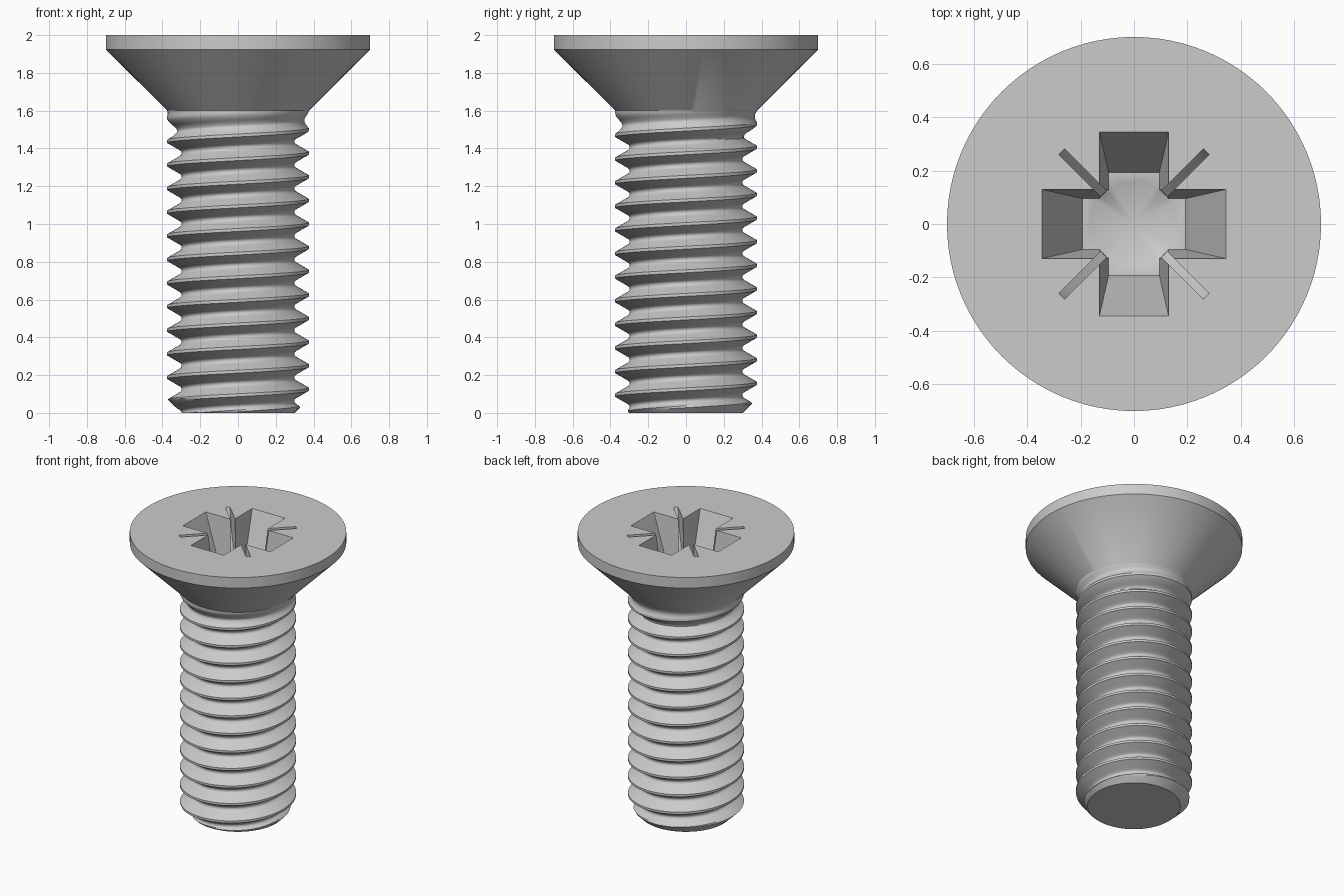
import bpy, bmesh
from math import sin, cos, pi, sqrt, floor

if "Cube" in bpy.data.objects:
    bpy.data.objects.remove(bpy.data.objects["Cube"])

PITCH, MAJOR, NECK_Z = 0.125, 0.375, 1.6
COLS, TURNS = 96, 13


def make_object(name, bm):
    bmesh.ops.recalc_face_normals(bm, faces=bm.faces)
    mesh = bpy.data.meshes.new(name)
    bm.to_mesh(mesh)
    bm.free()
    obj = bpy.data.objects.new(name, mesh)
    bpy.context.collection.objects.link(obj)
    return obj


def hull(name, points):
    bm = bmesh.new()
    for p in points:
        bm.verts.new(p)
    res = bmesh.ops.convex_hull(bm, input=bm.verts)
    junk = {v for v in res["geom_interior"] if isinstance(v, bmesh.types.BMVert)}
    bmesh.ops.delete(bm, geom=list(junk), context='VERTS')
    return make_object(name, bm)


def boolean(target, tool, operation):
    mod = target.modifiers.new("cut", 'BOOLEAN')
    mod.object, mod.operation, mod.solver = tool, operation, 'EXACT'
    bpy.ops.object.select_all(action='DESELECT')
    bpy.context.view_layer.objects.active = target
    target.select_set(True)
    bpy.ops.object.modifier_apply(modifier=mod.name)
    bpy.data.objects.remove(tool)


# Thread radius: flat crest, 60 degree flanks, rounded root, fading under the head
def thread_radius(angle, z):
    u = z / PITCH - angle / (2 * pi)
    u = abs(u - floor(u + 0.5))
    flank = PITCH * sqrt(3)
    if u <= 0.0625:
        depth = 0
    elif u <= 0.375:
        depth = (u - 0.0625) * flank
    else:
        root = 0.1443 * PITCH
        depth = 0.3125 * flank + sqrt(root**2 - ((0.5 - u) * PITCH)**2) - root / 2
    fade = min(1, (NECK_Z - z) / 0.15)
    return min(MAJOR - depth * fade, 0.3 + z)


half = [0.0625, 0.14, 0.22, 0.3, 0.375, 0.417, 0.458]
phases = [-0.5] + [-u for u in reversed(half)] + [0] + half

# Body: helical columns of the shank continued into the countersunk head
bm = bmesh.new()
columns = []
for i in range(COLS + 1):
    a = 2 * pi * i / COLS
    profile = []
    for turn in range(-1, TURNS + 1):
        for u in phases:
            z = min(NECK_Z, max(0, (turn + u + a / (2 * pi)) * PITCH))
            profile.append((thread_radius(a, z), z))
    profile += [(MAJOR, NECK_Z), (0.7, 1.925), (0.7, 2.0)]
    columns.append([bm.verts.new((r * cos(a), r * sin(a), z)) for r, z in profile])
for c0, c1 in zip(columns, columns[1:]):
    for j in range(len(c0) - 1):
        bm.faces.new((c0[j], c1[j], c1[j + 1], c0[j + 1]))
bmesh.ops.remove_doubles(bm, verts=bm.verts, dist=1e-5)
bmesh.ops.holes_fill(bm, edges=[e for e in bm.edges if e.is_boundary], sides=0)
screw = make_object("countersunk_screw", bm)

# Recess core with a conical floor
FLOOR, TOP = 1.6, 2.05
ring = [2 * pi * i / 48 for i in range(48)]
cutter = hull("recess_core",
              [(0.16 * cos(a), 0.16 * sin(a), FLOOR) for a in ring]
              + [(0.178 * cos(a), 0.178 * sin(a), TOP) for a in ring]
              + [(0, 0, 1.51)])

# Two tapered bars form the cross
for swap in (False, True):
    pts = []
    for x, y, z in ((0.193, 0.095, FLOOR), (0.364, 0.134, TOP)):
        for sx in (-1, 1):
            for sy in (-1, 1):
                pts.append((sy * y, sx * x, z) if swap else (sx * x, sy * y, z))
    boolean(cutter, hull("cross_bar", pts), 'UNION')

# Two thin diagonal bars form the four narrow slots
for a in (pi / 4, 3 * pi / 4):
    pts = []
    for r, z in ((0.15, FLOOR + 0.01), (0.335, 1.87), (0.402, TOP)):
        for s in (-1, 1):
            for w in (-0.015, 0.015):
                pts.append((s * r * cos(a) - w * sin(a), s * r * sin(a) + w * cos(a), z))
    boolean(cutter, hull("slot_bar", pts), 'UNION')

boolean(screw, cutter, 'DIFFERENCE')
bpy.ops.object.shade_smooth_by_angle(angle=pi / 6)
